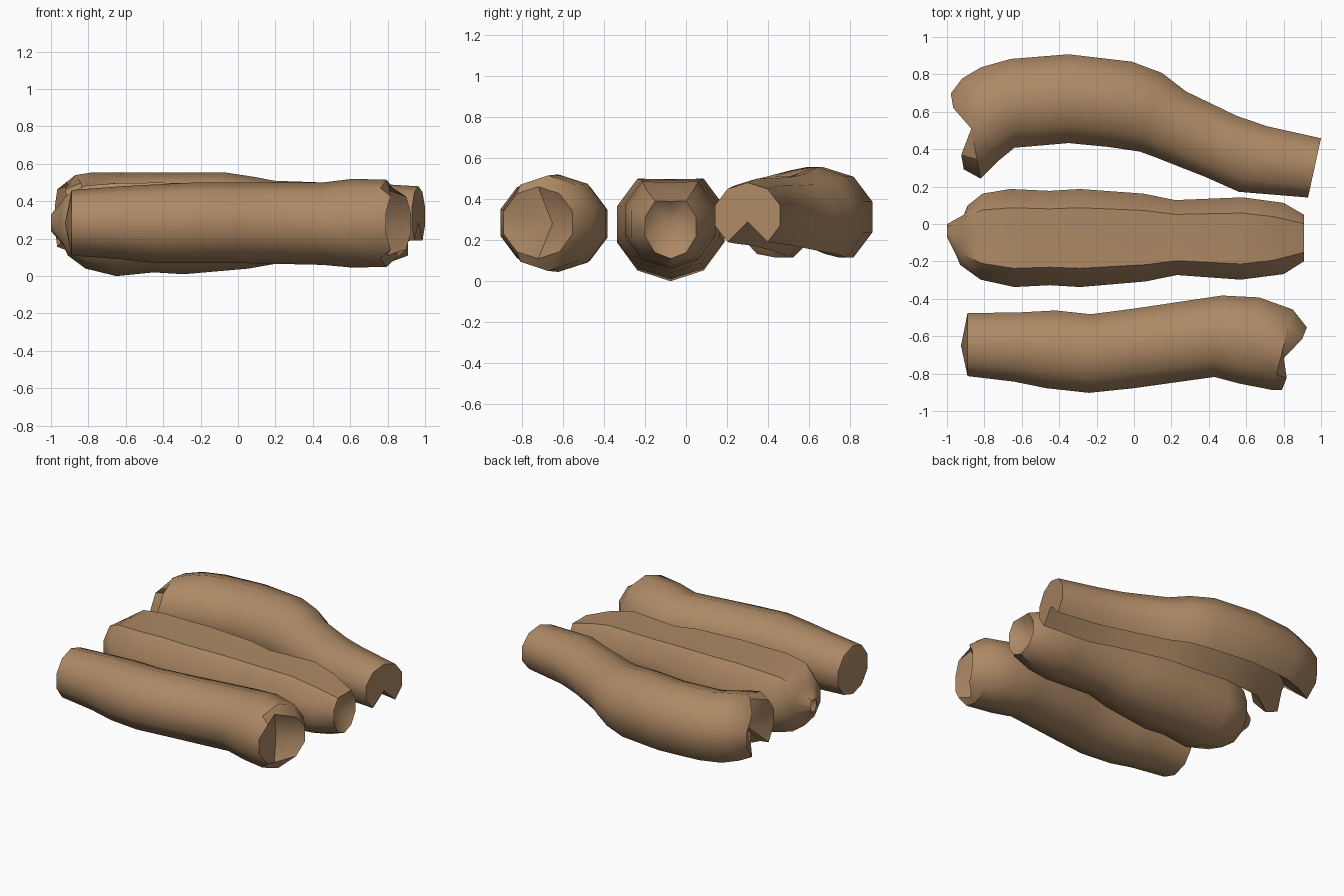
import bpy, bmesh, math
from mathutils import Vector

N = 10
bark = bpy.data.materials.new("bark brown")
bark.diffuse_color = (0.42, 0.25, 0.13, 1)


def log(name, rings, start_cap, end_cap, shape=lambda i, k: (1.0, 1.0, 0.0)):
    """Loft rings. Each ring: back edge x,y, front edge x,y, z low, z high.
    shape(ring, vertex) -> side scale, height scale, x shift."""
    bm = bmesh.new()
    loops = []
    for i, (bx, by, fx, fy, lo, hi) in enumerate(rings):
        c = Vector(((bx + fx) / 2, (by + fy) / 2, (lo + hi) / 2))
        side = Vector(((bx - fx) / 2, (by - fy) / 2, 0))
        loop = []
        for k in range(N):
            a = math.pi / 2 + 2 * math.pi * k / N
            s, h, dx = shape(i, k)
            p = c + side * (1.04 * math.cos(a) * s)
            p.z += math.sin(a) * h * (hi - lo) / 2
            p.x += dx
            loop.append(bm.verts.new(p))
        loops.append(loop)
    for a, b in zip(loops, loops[1:]):
        for k in range(N):
            bm.faces.new((a[k], a[(k + 1) % N], b[(k + 1) % N], b[k]))
    for loop, cap in ((loops[0], start_cap), (loops[-1], end_cap)):
        tip = bm.verts.new(cap)
        for k in range(N):
            bm.faces.new((loop[k], loop[(k + 1) % N], tip))
    bmesh.ops.recalc_face_normals(bm, faces=bm.faces)
    me = bpy.data.meshes.new(name)
    bm.to_mesh(me)
    bm.free()
    me.materials.append(bark)
    ob = bpy.data.objects.new(name, me)
    bpy.context.collection.objects.link(ob)
    bpy.ops.object.select_all(action='DESELECT')
    ob.select_set(True)
    bpy.context.view_layer.objects.active = ob
    bpy.ops.object.shade_smooth_by_angle(angle=math.radians(42))


# Back log: curved, V groove along the underside, split left end
def back_shape(i, k):
    h = 0.2 if k == N // 2 else 1.0
    dx = 0.10 if i == 0 and k in (0, N // 2) else 0.0
    return 1.0, h, dx

log("back_log", [
    (-0.98, 0.70, -0.91, 0.29, 0.12, 0.50),
    (-0.92, 0.78, -0.82, 0.24, 0.09, 0.54),
    (-0.82, 0.84, -0.73, 0.33, 0.07, 0.555),
    (-0.66, 0.885, -0.64, 0.405, 0.07, 0.555),
    (-0.35, 0.91, -0.35, 0.43, 0.07, 0.555),
    (-0.01, 0.87, -0.14, 0.41, 0.07, 0.555),
    (0.15, 0.81, 0.03, 0.385, 0.09, 0.53),
    (0.28, 0.71, 0.10, 0.36, 0.11, 0.51),
    (0.55, 0.58, 0.38, 0.25, 0.14, 0.50),
    (0.71, 0.525, 0.56, 0.17, 0.15, 0.50),
    (1.00, 0.46, 0.93, 0.14, 0.16, 0.48),
], (-0.85, 0.53, 0.32), (0.965, 0.30, 0.31), back_shape)


# Middle log: shallow groove on top, pinched left tip, splintered hollow right end
def middle_shape(i, k):
    h = 0.8 if k == 0 else 1.0
    if i == 10:
        return 1.0, h, -0.06 if k in (0, 1, 4, 9) else 0.0
    return 1.0, h, 0.0

log("middle_log", [
    (-1.00, 0.00, -1.00, -0.07, 0.24, 0.34),
    (-0.91, 0.05, -0.95, -0.17, 0.16, 0.42),
    (-0.89, 0.10, -0.93, -0.22, 0.11, 0.46),
    (-0.81, 0.165, -0.82, -0.30, 0.04, 0.53),
    (-0.66, 0.19, -0.64, -0.34, 0.0, 0.55),
    (-0.45, 0.18, -0.45, -0.33, 0.02, 0.55),
    (-0.29, 0.19, -0.29, -0.34, 0.01, 0.55),
    (0.05, 0.165, 0.06, -0.31, 0.04, 0.54),
    (0.22, 0.13, 0.23, -0.275, 0.07, 0.52),
    (0.58, 0.145, 0.57, -0.30, 0.06, 0.53),
    (0.80, 0.115, 0.80, -0.27, 0.07, 0.49),
    (0.91, 0.05, 0.91, -0.20, 0.11, 0.42),
], (-0.95, -0.03, 0.29), (0.80, -0.08, 0.28), middle_shape)


# Front log: cleanly cut left end, torn right end with a crease
def front_shape(i, k):
    return 1.0, 1.0, -0.06 if i == 8 and k in (0, N // 2) else 0.0

log("front_log", [
    (-0.89, -0.475, -0.89, -0.815, 0.11, 0.46),
    (-0.60, -0.47, -0.64, -0.845, 0.09, 0.48),
    (-0.42, -0.46, -0.47, -0.88, 0.07, 0.49),
    (-0.23, -0.48, -0.24, -0.905, 0.07, 0.50),
    (0.00, -0.45, 0.00, -0.88, 0.07, 0.50),
    (0.47, -0.38, 0.43, -0.82, 0.06, 0.50),
    (0.67, -0.39, 0.56, -0.855, 0.045, 0.52),
    (0.85, -0.455, 0.74, -0.89, 0.05, 0.515),
    (0.925, -0.55, 0.79, -0.89, 0.11, 0.46),
], (-0.925, -0.65, 0.28), (0.76, -0.65, 0.28), front_shape)
